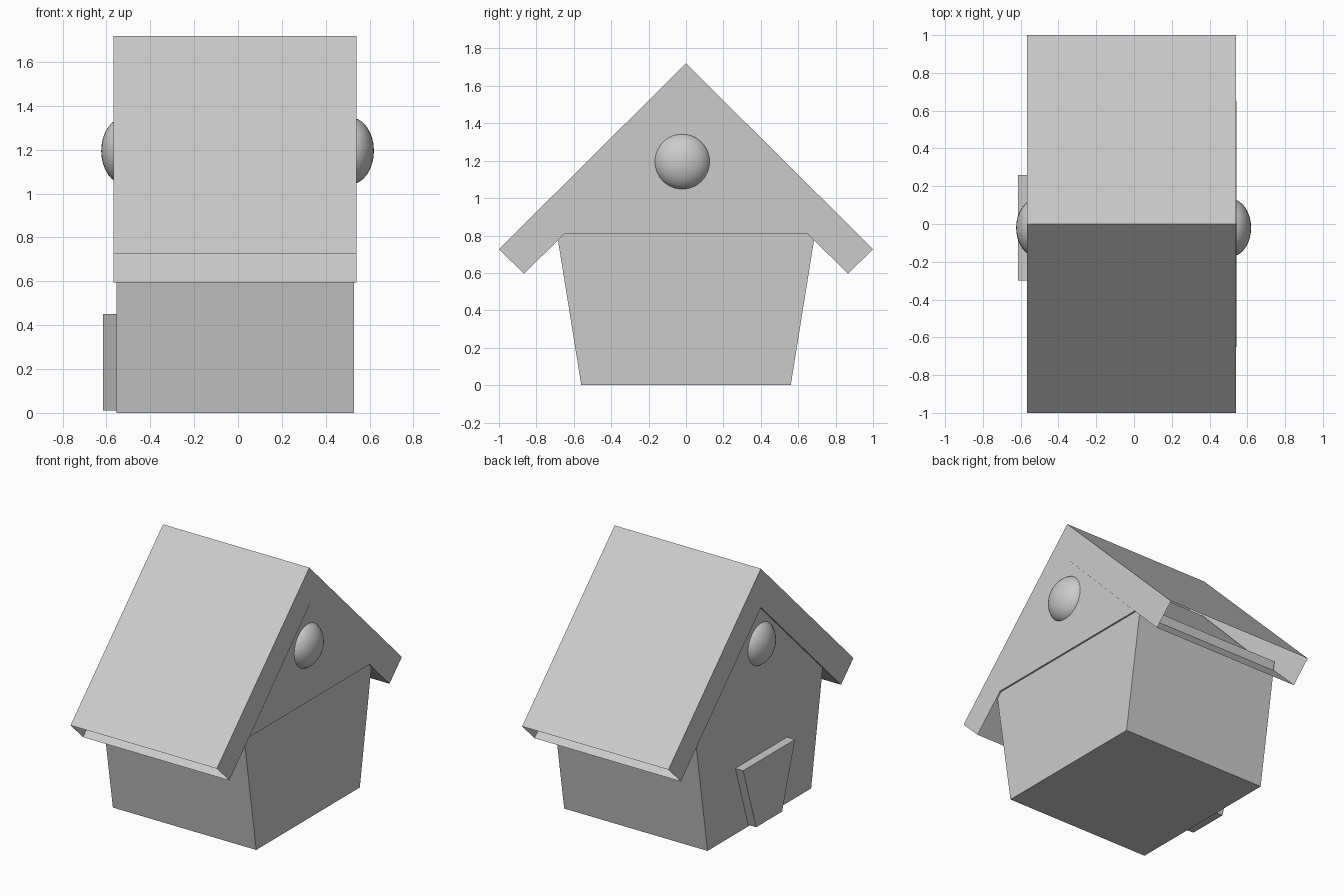
import bpy
import bmesh

cube = bpy.data.objects.get("Cube")
if cube:
    bpy.data.objects.remove(cube)

# One plain grey for the whole model
grey = bpy.data.materials.new("plain grey")
grey.use_nodes = True
colour = (0.6, 0.6, 0.6, 1)
grey.diffuse_color = colour
for node in grey.node_tree.nodes:
    if node.type == 'BSDF_PRINCIPLED':
        node.inputs["Base Color"].default_value = colour


def extrude_profile(name, profile, x0, x1, open_sides=()):
    """Extrude a (y, z) outline along x, leaving the listed sides open."""
    bm = bmesh.new()
    near = [bm.verts.new((x0, y, z)) for y, z in profile]
    far = [bm.verts.new((x1, y, z)) for y, z in profile]
    bm.faces.new(near)
    bm.faces.new(far[::-1])
    n = len(profile)
    for i in range(n):
        j = (i + 1) % n
        if i not in open_sides:
            bm.faces.new((near[j], near[i], far[i], far[j]))
    bmesh.ops.recalc_face_normals(bm, faces=bm.faces)
    mesh = bpy.data.meshes.new(name)
    bm.to_mesh(mesh)
    bm.free()
    mesh.materials.append(grey)
    obj = bpy.data.objects.new(name, mesh)
    bpy.context.collection.objects.link(obj)
    return obj


# House body, flaring outwards, with its top tucked into the hollow roof
extrude_profile("walls", [(-0.56, 0), (0.56, 0), (0.694, 0.835), (-0.694, 0.835)],
                -0.555, 0.53)

# Gable block, slightly proud of the roof end on the left side
extrude_profile("gable", [(-0.65, 0.81), (0.65, 0.81), (0, 1.47)], -0.555, 0.5415)

# Hollow roof, open along both eave ends
roof = [(0, 1.72), (1, 0.727), (0.866, 0.595), (0, 1.455), (-0.866, 0.595), (-1, 0.727)]
extrude_profile("roof", roof, -0.567, 0.54, open_sides=(1, 4))

# Door plate, wider at the top
extrude_profile("door", [(-0.16, 0.01), (0.12, 0.01), (0.26, 0.45), (-0.30, 0.45)],
                -0.615, -0.55)

# Round windows bulging from both gables
for name, x in (("left_window", 0.512), ("right_window", -0.516)):
    bpy.ops.mesh.primitive_uv_sphere_add(segments=32, ring_count=16, radius=1,
                                         location=(x, -0.02, 1.195))
    window = bpy.context.object
    window.name = name
    window.scale = (0.108, 0.153, 0.153)
    window.data.materials.append(grey)
    bpy.ops.object.shade_smooth()
